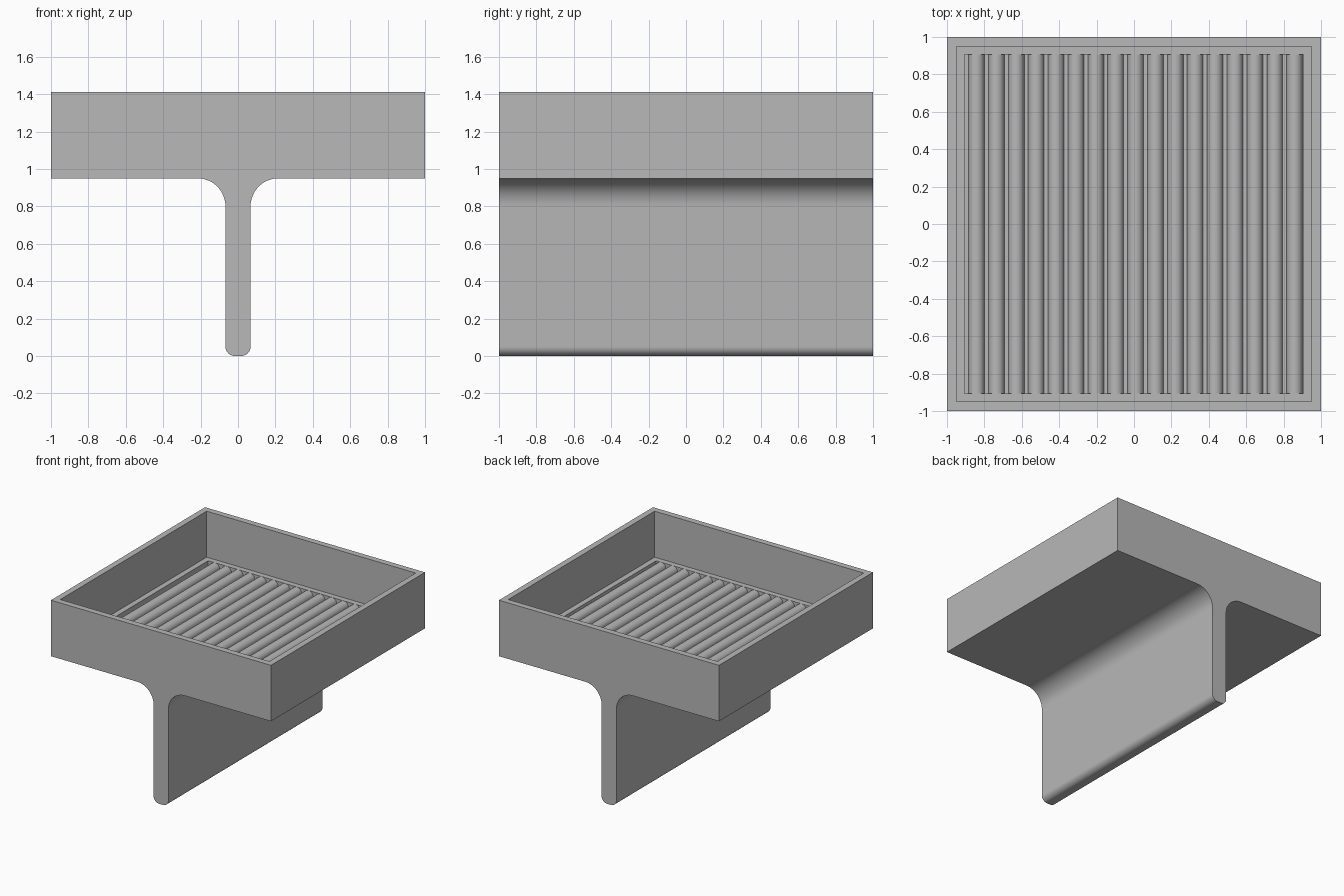
import bpy, bmesh
from math import sin, cos, pi, radians
from mathutils import Vector

cube = bpy.data.objects.get("Cube")
if cube:
    bpy.data.objects.remove(cube, do_unlink=True)

grey = bpy.data.materials.new("light_grey")
grey.use_nodes = True
colour = (0.48, 0.48, 0.48, 1)
grey.diffuse_color = colour
grey.node_tree.nodes["Principled BSDF"].inputs["Base Color"].default_value = colour

TOP, UNDERSIDE = 1.41, 0.95
STEM, FILLET, FOOT = 0.067, 0.15, 0.05
WALL, DEPTH = 0.05, 0.378
LEDGE, RECESS = 0.045, 0.043


def arc(cx, cz, r, start, end, steps=12):
    angles = [radians(start + (end - start) * i / steps) for i in range(steps + 1)]
    return [(cx + r * cos(a), cz + r * sin(a)) for a in angles]


def extrude_profile(points, half):
    """Extrude a closed x-z profile along y from -half to half."""
    bm = bmesh.new()
    face = bm.faces.new([bm.verts.new((x, -half, z)) for x, z in points])
    out = bmesh.ops.extrude_face_region(bm, geom=[face], use_keep_orig=True)
    moved = [v for v in out["geom"] if isinstance(v, bmesh.types.BMVert)]
    bmesh.ops.translate(bm, verts=moved, vec=(0, 2 * half, 0))
    bmesh.ops.recalc_face_normals(bm, faces=bm.faces)
    return bm


def sink(bm, face, border, depth):
    """Inset a face by a border, push it down, and return the new floor."""
    bmesh.ops.inset_region(bm, faces=[face], thickness=border, use_even_offset=True)
    floor = bmesh.ops.extrude_discrete_faces(bm, faces=[face])["faces"][0]
    bmesh.ops.translate(bm, verts=floor.verts, vec=(0, 0, -depth))
    return floor


def finish(bm, name):
    mesh = bpy.data.meshes.new(name)
    bm.to_mesh(mesh)
    bm.free()
    mesh.materials.append(grey)
    obj = bpy.data.objects.new(name, mesh)
    bpy.context.collection.objects.link(obj)
    bpy.ops.object.select_all(action="DESELECT")
    obj.select_set(True)
    bpy.context.view_layer.objects.active = obj
    bpy.ops.object.shade_smooth_by_angle(angle=radians(30))
    return obj


# Tray and stem: right half of the T outline, mirrored to close it
half_outline = (arc(STEM - FOOT, FOOT, FOOT, -90, 0)
                + arc(STEM + FILLET, UNDERSIDE - FILLET, FILLET, 180, 90)
                + [(1, UNDERSIDE), (1, TOP)])
outline = half_outline + [(-x, z) for x, z in reversed(half_outline)]
body = extrude_profile(outline, 1)
top = max(body.faces, key=lambda f: f.calc_center_median().z)
ledge = sink(body, top, WALL, DEPTH)
sink(body, ledge, LEDGE, RECESS)
finish(body, "tray_and_stem")

# Row of half-round ribs on the recess floor
floor_z = TOP - DEPTH - RECESS
radius, pitch, count = 0.0427, 0.1063, 17
for i in range(count):
    x = -0.842 + i * pitch
    section = arc(x, floor_z, radius, 0, 180, 20)
    section += [(x - radius, floor_z - 0.005), (x + radius, floor_z - 0.005)]
    finish(extrude_profile(section, 1 - WALL - LEDGE), f"rib_{i + 1}")
